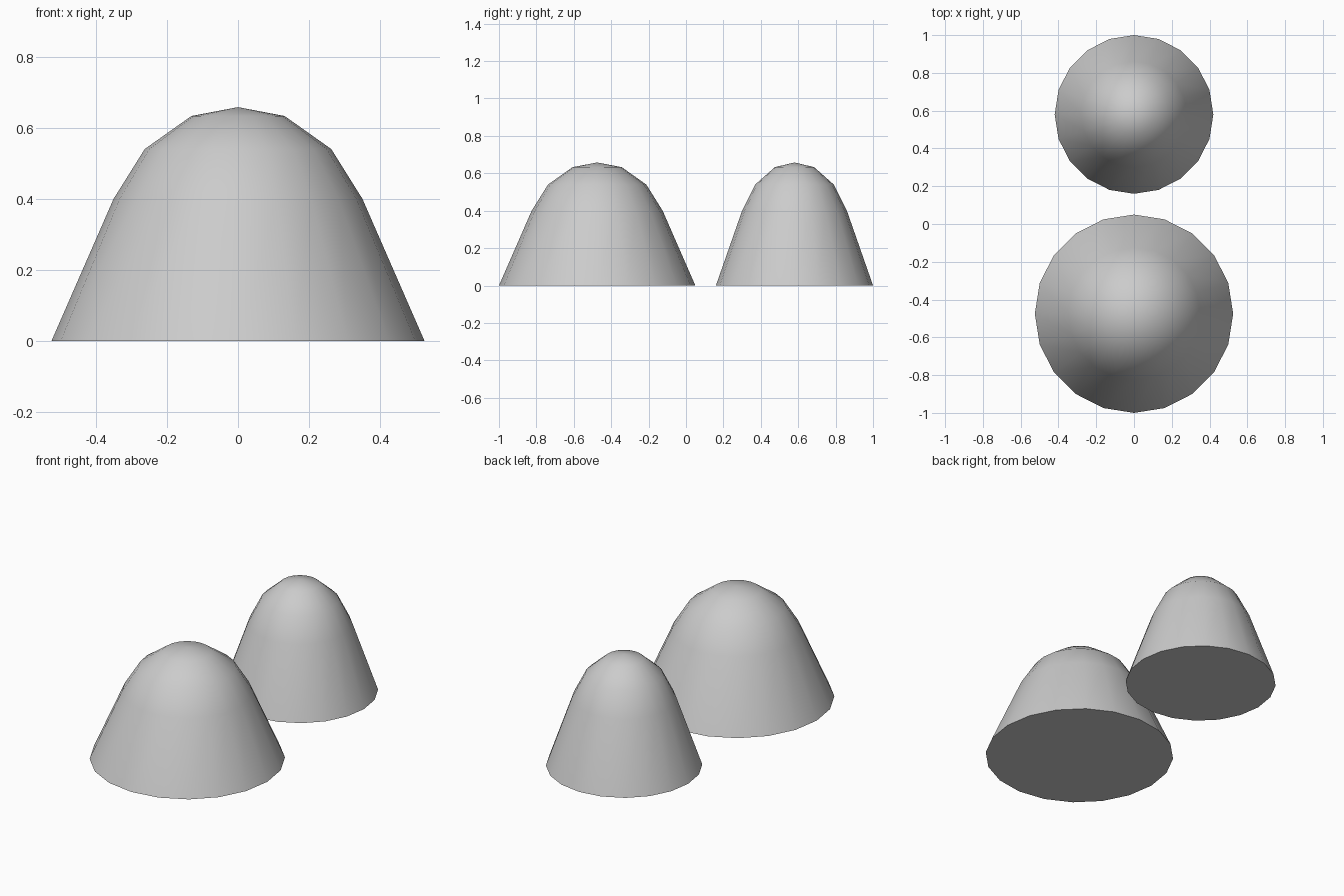
import bpy, bmesh
from math import sin, cos, tau, radians

if "Cube" in bpy.data.objects:
    bpy.data.objects.remove(bpy.data.objects["Cube"])

SIDES = 20
HEIGHT = 0.658
# (radius fraction, z) from base to just under the tip
PROFILE = [(1.0, 0.0), (0.667, 0.40), (0.5, 0.54), (0.25, 0.633)]


def dome(name, y, radius):
    bm = bmesh.new()
    rings = [[bm.verts.new((radius * f * cos(tau * i / SIDES),
                            radius * f * sin(tau * i / SIDES), z))
              for i in range(SIDES)] for f, z in PROFILE]
    tip = bm.verts.new((0, 0, HEIGHT))
    # side bands
    for lo, hi in zip(rings, rings[1:]):
        for i in range(SIDES):
            j = (i + 1) % SIDES
            bm.faces.new((lo[i], lo[j], hi[j], hi[i]))
    # tip fan and flat base
    for i in range(SIDES):
        bm.faces.new((rings[-1][i], rings[-1][(i + 1) % SIDES], tip))
    bm.faces.new(rings[0][::-1])
    mesh = bpy.data.meshes.new(name)
    bm.to_mesh(mesh)
    bm.free()
    obj = bpy.data.objects.new(name, mesh)
    obj.location.y = y
    bpy.context.collection.objects.link(obj)
    bpy.ops.object.select_all(action='DESELECT')
    obj.select_set(True)
    bpy.context.view_layer.objects.active = obj
    bpy.ops.object.shade_smooth_by_angle(angle=radians(40))


# wide dome in front, narrow dome behind
dome("wide_dome", -0.475, 0.525)
dome("narrow_dome", 0.58, 0.42)
